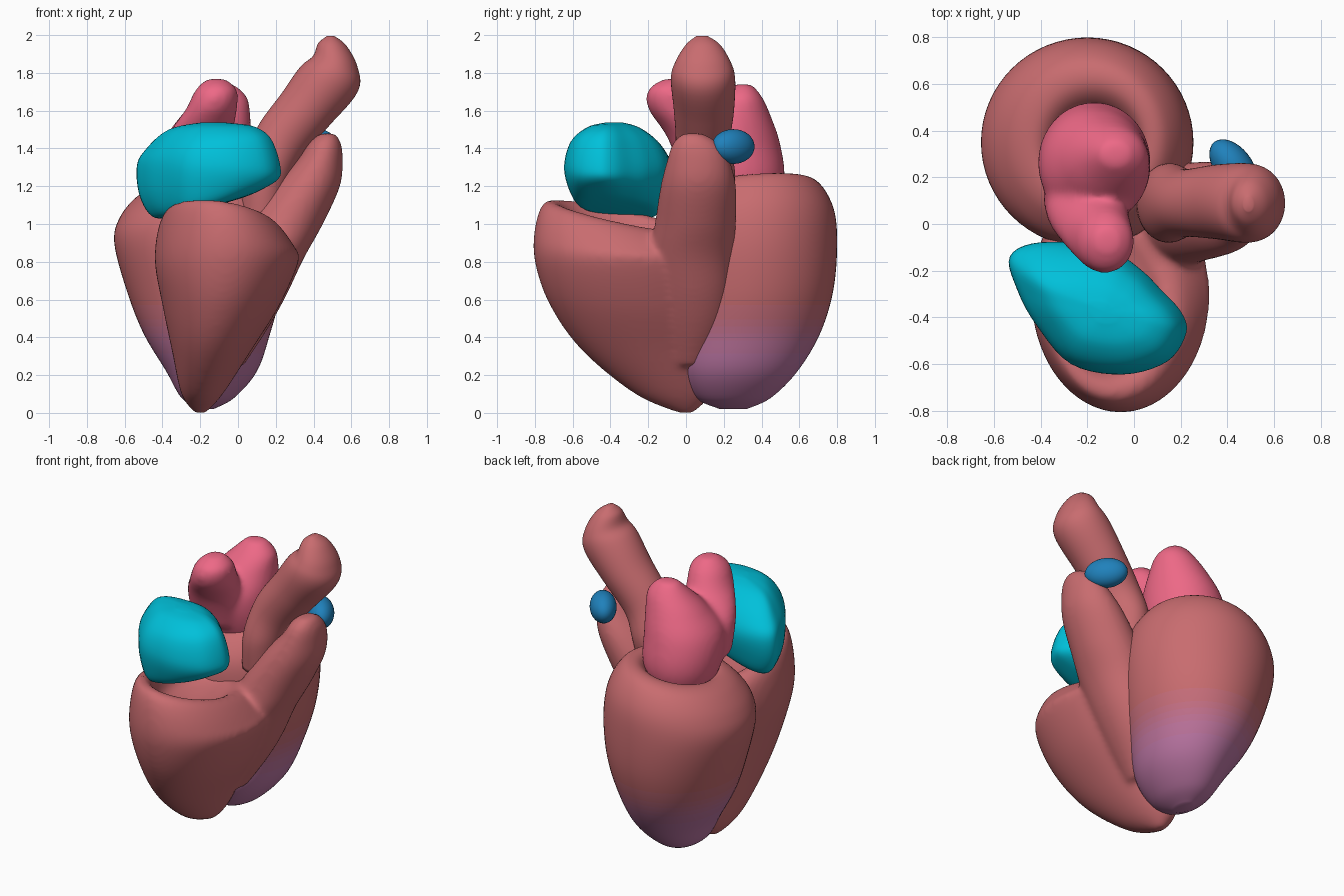
import bpy, bmesh, math
from mathutils import Vector

if "Cube" in bpy.data.objects:
    bpy.data.objects.remove(bpy.data.objects["Cube"])

SEG = 64


def material(name, rgb):
    m = bpy.data.materials.new(name)
    m.diffuse_color = (*rgb, 1)
    m.use_nodes = True
    m.node_tree.nodes["Principled BSDF"].inputs["Base Color"].default_value = m.diffuse_color
    return m


MUSCLE, APEX = (0.58, 0.15, 0.16), (0.50, 0.18, 0.37)
muscle = material("muscle", MUSCLE)
cyan = material("cyan", (0.0, 0.53, 0.70))
pink = material("pink", (0.85, 0.14, 0.24))
blue = material("blue", (0.014, 0.22, 0.50))


def spline(a, b, c, d, t):
    return [0.5 * (2*q + (r-p)*t + (2*p-5*q+4*r-s)*t*t + (3*q-p-3*r+s)*t**3)
            for p, q, r, s in zip(a, b, c, d)]


def smooth_list(pts, steps, closed=False):
    n, out = len(pts), []
    for i in range(n if closed else n - 1):
        k = [(i+j) % n if closed else min(max(i+j, 0), n-1) for j in (-1, 0, 1, 2)]
        out += [spline(*(pts[m] for m in k), s / steps) for s in range(steps)]
    return out if closed else out + [list(pts[-1])]


CIRCLE = [(math.cos(2*math.pi*i/SEG), math.sin(2*math.pi*i/SEG)) for i in range(SEG)]


def loft(bm, rings, outline=CIRCLE):
    """Rings: x, y, z, x radius, y radius, x slope, y slope."""
    rings = smooth_list([tuple(r) + (0,) * (7 - len(r)) for r in rings], 6)
    loops = []
    for x, y, z, rx, ry, tx, ty in rings:
        loops.append([bm.verts.new((x+u*rx, y+v*ry, z+tx*u*rx+ty*v*ry)) for u, v in outline])
    n = len(outline)
    for a, b in zip(loops, loops[1:]):
        for i in range(n):
            j = (i + 1) % n
            bm.faces.new((a[i], a[j], b[j], b[i]))
    for loop, flip in ((loops[0], True), (loops[-1], False)):
        mid = bm.verts.new(sum((v.co for v in loop), Vector()) / n)
        for i in range(n):
            f = (loop[i], loop[(i+1) % n], mid)
            bm.faces.new(f[::-1] if flip else f)


def part(name, mat, *lofts, fuse=False, outline=CIRCLE):
    bm = bmesh.new()
    for rings in lofts:
        loft(bm, rings, outline)
    bmesh.ops.recalc_face_normals(bm, faces=bm.faces)
    for f in bm.faces:
        f.smooth = True
    me = bpy.data.meshes.new(name)
    bm.to_mesh(me)
    bm.free()
    me.materials.append(mat)
    ob = bpy.data.objects.new(name, me)
    bpy.context.collection.objects.link(ob)
    if fuse:
        r = ob.modifiers.new("fuse", 'REMESH')
        r.mode, r.voxel_size, r.use_smooth_shade = 'VOXEL', 0.016, True
        s = ob.modifiers.new("soften", 'SMOOTH')
        s.factor, s.iterations = 0.5, 14
    return ob


# Left ventricle: thick-walled cup, tinted purple towards the apex
lv = part("left_ventricle", muscle, [
    (-.17, .25, .02, .04, .07), (-.16, .25, .08, .14, .2), (-.14, .28, .22, .24, .31),
    (-.165, .32, .42, .335, .39), (-.18, .345, .65, .41, .435), (-.2, .35, .90, .455, .45),
    (-.2, .35, 1.07, .425, .43, .08, .04), (-.2, .35, 1.19, .34, .35, .15, .08),
    (-.19, .34, 1.22, .25, .26, .15, .08), (-.18, .32, 1.17, .19, .2, .1, .05),
    (-.18, .32, 1.05, .14, .15), (-.18, .32, 1.0, .03, .03)])
BANDS = 6
for k in range(1, BANDS + 1):
    t = k / BANDS
    lv.data.materials.append(material(
        "apex_tint_%d" % k, [a + (b - a) * t for a, b in zip(MUSCLE, APEX)]))
for f in lv.data.polygons:
    d = (0.58 - f.center.z) / 0.28
    f.material_index = round(max(0, min(1, d)) * BANDS)

# Right ventricle: shallow-topped body fused with the outflow tract
part("right_ventricle", muscle, [
    (-.2, 0, 0, .03, .04), (-.19, -.07, .1, .11, .2), (-.14, -.19, .33, .21, .36),
    (-.09, -.26, .57, .31, .46), (-.06, -.3, .8, .38, .5), (-.06, -.31, .93, .36, .49, -.15, -.1),
    (-.08, -.34, 1.03, .29, .41, -.15, -.2), (-.09, -.34, 1.03, .22, .32, -.12, -.2),
    (-.1, -.33, .94, .16, .23), (-.1, -.33, .9, .03, .03)],
    [(-.05, .02, .25, .08, .1), (.03, .04, .45, .13, .17), (.1, .04, .62, .155, .2),
     (.17, .03, .82, .18, .22), (.25, .05, 1.0, .2, .215),
     (.365, .065, 1.2, .175, .2), (.435, .065, 1.34, .12, .165),
     (.46, .05, 1.43, .085, .12), (.475, .035, 1.48, .04, .055)], fuse=True)

# Aorta: leaning stalk swelling towards a rounded end
part("aorta", muscle, [
    (.13, .08, 1.05, .12, .14), (.15, .09, 1.25, .13, .17, -.2), (.22, .09, 1.43, .12, .145, -.65),
    (.36, .095, 1.61, .125, .16, -.7), (.485, .09, 1.77, .15, .17, -.45),
    (.515, .09, 1.86, .118, .145, -.25), (.5, .09, 1.95, .075, .09, -.1),
    (.49, .085, 1.995, .02, .03)])

# Right atrium: rounded block following a kidney-like plan outline
plan = [(.22, -.47), (.2, -.38), (.12, -.29), (.02, -.19), (-.13, -.1), (-.4, -.08), (-.53, -.14),
        (-.5, -.28), (-.42, -.43), (-.27, -.6), (-.05, -.645), (.14, -.59)]
plan = smooth_list([((x + .15), (y + .36)) for x, y in plan], 5, closed=True)
part("right_atrium", cyan, [
    (-.19, -.36, 1.08, .3, .4, .25), (-.17, -.36, 1.1, .7, .75, .25),
    (-.15, -.36, 1.19, .96, .93, .12), (-.15, -.36, 1.31, 1, 1), (-.15, -.37, 1.43, .86, .84, .08),
    (-.14, -.38, 1.51, .58, .5, .04), (-.13, -.38, 1.538, .15, .15)], outline=plan)

# Left atrium: main sac plus a forward-leaning lobe
part("left_atrium", pink, [
    (-.17, .3, 1.0, .14, .14), (-.17, .28, 1.22, .23, .24), (-.165, .25, 1.42, .235, .25),
    (-.12, .27, 1.57, .185, .18), (-.08, .29, 1.67, .13, .115), (-.08, .3, 1.74, .06, .05)],
    [(-.22, .13, 1.25, .17, .15), (-.2, .05, 1.46, .17, .15), (-.14, -.05, 1.61, .135, .15),
     (-.115, -.08, 1.71, .11, .12), (-.115, -.07, 1.768, .05, .05)], fuse=True)

# Small pulmonary valve plug behind the outflow tract
bpy.ops.mesh.primitive_uv_sphere_add(segments=32, ring_count=16, radius=1,
                                     location=(.425, .25, 1.41), rotation=(0, 0, -.9))
ob = bpy.context.object
ob.name = "pulmonary_plug"
ob.scale = (.13, .08, .092)
ob.data.materials.append(blue)
bpy.ops.object.shade_smooth()
